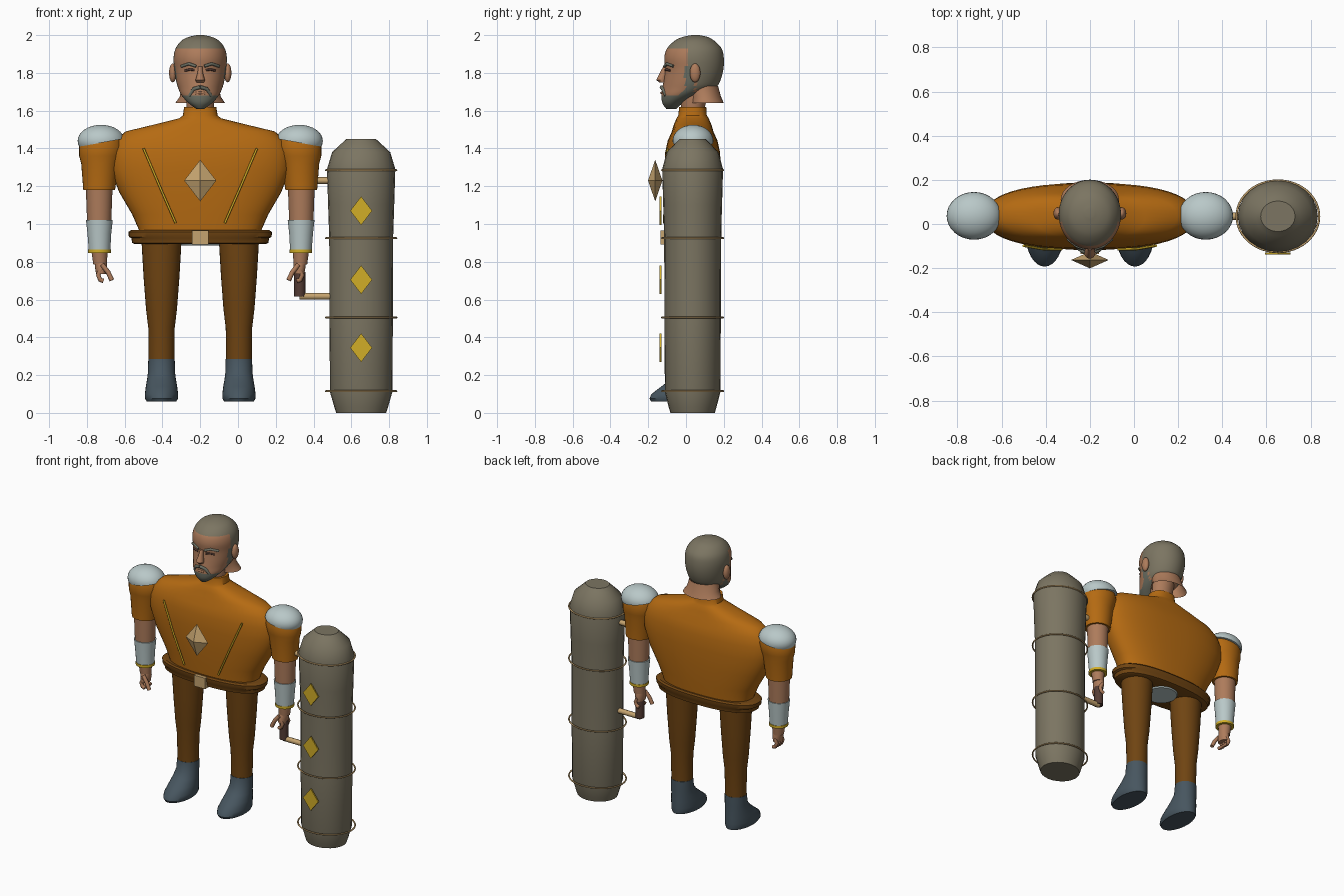
import bpy, bmesh, math
from mathutils import Vector, Matrix

cube = bpy.data.objects.get("Cube")
if cube:
    bpy.data.objects.remove(cube, do_unlink=True)


def material(name, rgb):
    m = bpy.data.materials.new(name)
    m.use_nodes = True
    col = (*rgb, 1)
    m.diffuse_color = col
    m.node_tree.nodes["Principled BSDF"].inputs["Base Color"].default_value = col
    return m


orange = material("tunic_orange", (.46, .145, .006))
brown = material("trouser_brown", (.16, .058, .006))
skin = material("skin", (.42, .2, .105))
hair = material("grey_brown", (.2, .178, .122))
beard = material("beard_grey", (.15, .16, .125))
pale = material("pale_armour", (.485, .578, .578))
slate = material("boot_slate", (.063, .092, .115))
yellow = material("yellow", (.64, .42, .02))
tan = material("tan", (.56, .37, .16))
dark = material("dark_leather", (.09, .045, .035))

CX, CY = -.2, .035   # body axis


def finish(name, bm, *mats, rule=None, angle=40):
    """Smooth shade with sharp creases and link the object."""
    bmesh.ops.recalc_face_normals(bm, faces=bm.faces)
    for f in bm.faces:
        f.smooth = True
        if rule:
            f.material_index = rule(f.calc_center_median())
    for e in bm.edges:
        e.smooth = len(e.link_faces) == 2 and e.calc_face_angle(0) < math.radians(angle)
    me = bpy.data.meshes.new(name)
    bm.to_mesh(me)
    bm.free()
    for m in mats:
        me.materials.append(m)
    ob = bpy.data.objects.new(name, me)
    bpy.context.collection.objects.link(ob)
    return ob


def refine(rows, steps):
    """Catmull-Rom interpolation between section rows."""
    pts = [Vector(r) for r in rows]
    out = []
    for i in range(len(pts) - 1):
        a, b, c, d = pts[max(i - 1, 0)], pts[i], pts[i + 1], pts[min(i + 2, len(pts) - 1)]
        for k in range(steps):
            t = k / steps
            out.append(b + (c - a) * (t / 2) + (2 * a - 5 * b + 4 * c - d) * (t * t / 2)
                       + (3 * b - a - 3 * c + d) * (t ** 3 / 2))
    return out + [pts[-1]]


def loft(name, rows, *mats, n=32, power=2, steps=1, caps=True, rule=None, angle=40):
    """Stack of oval sections: (z, x centre, y centre, x radius, y radius)."""
    bm = bmesh.new()
    rings = []
    for z, cx, cy, rx, ry in refine(rows, steps):
        ring = []
        for i in range(n):
            c, s = math.cos(math.tau * i / n), math.sin(math.tau * i / n)
            px = math.copysign(abs(c) ** (2 / power), c)
            py = math.copysign(abs(s) ** (2 / power), s)
            ring.append(bm.verts.new((cx + rx * px, cy + ry * py, z)))
        rings.append(ring)
    for a, b in zip(rings, rings[1:]):
        for i in range(n):
            j = (i + 1) % n
            bm.faces.new((a[i], a[j], b[j], b[i]))
    if caps:
        bm.faces.new(rings[0])
        bm.faces.new(rings[-1])
    return finish(name, bm, *mats, rule=rule, angle=angle)


def tube(name, pts, r, mat, cyclic=False):
    cu = bpy.data.curves.new(name, "CURVE")
    cu.dimensions = "3D"
    cu.bevel_depth, cu.bevel_resolution, cu.use_fill_caps = r, 2, True
    sp = cu.splines.new("POLY")
    sp.points.add(len(pts) - 1)
    for p, co in zip(sp.points, pts):
        p.co = (*co, 1)
    sp.use_cyclic_u = cyclic
    cu.materials.append(mat)
    ob = bpy.data.objects.new(name, cu)
    bpy.context.collection.objects.link(ob)
    return ob


def ellipsoid(name, centre, radii, mat, cut=None):
    bm = bmesh.new()
    bmesh.ops.create_uvsphere(bm, u_segments=32, v_segments=16, radius=1)
    bmesh.ops.transform(bm, matrix=Matrix.Translation(centre) @ Matrix.Diagonal((*radii, 1)), verts=bm.verts)
    if cut:
        bmesh.ops.bisect_plane(bm, geom=bm.verts[:] + bm.edges[:] + bm.faces[:], plane_co=cut[0],
                               plane_no=cut[1], clear_inner=True)
        bmesh.ops.holes_fill(bm, edges=bm.edges)
    return finish(name, bm, mat)


def diamond(name, centre, w, h, d, mat, flat=False):
    """Flat rhombus plate, or a pointed crystal."""
    bm = bmesh.new()
    rim = [bm.verts.new(p) for p in ((w, 0, 0), (0, 0, h), (-w, 0, 0), (0, 0, -h))]
    if flat:
        face = bm.faces.new(rim)
        ext = bmesh.ops.extrude_face_region(bm, geom=[face])["geom"]
        bmesh.ops.translate(bm, vec=(0, -d, 0), verts=[v for v in ext if isinstance(v, bmesh.types.BMVert)])
    else:
        for y in (-d, d):
            tip = bm.verts.new((0, y, 0))
            for i in range(4):
                bm.faces.new((rim[i], rim[(i + 1) % 4], tip))
    bmesh.ops.translate(bm, vec=centre, verts=bm.verts)
    return finish(name, bm, mat, angle=1)


# Torso with collar, belt and buckle
loft("torso", [(z, CX, CY, rx, ry) for z, rx, ry in (
    (.9, .32, .13), (.97, .325, .135), (1.05, .36, .142), (1.17, .43, .148), (1.29, .475, .15),
    (1.38, .475, .145), (1.44, .45, .132), (1.49, .395, .11), (1.525, .25, .1), (1.56, .11, .085),
    (1.575, .092, .075), (1.62, .085, .072))], orange, n=48, power=2.4)
loft("belt", [(z, CX, CY, rx, ry) for z, rx, ry in (
    (.893, .345, .13), (.9, .36, .145), (.925, .365, .148), (.932, .378, .152), (.958, .38, .153),
    (.968, .365, .145))], brown, n=48, power=2.4)
loft("pelvis", [(.885, CX, CY, .1, .1), (.9, CX, CY, .11, .11)], pale)
bm = bmesh.new()
bmesh.ops.create_cube(bm, size=1, matrix=Matrix.Translation((CX, -.115, .928)) @ Matrix.Diagonal((.085, .04, .075, 1)))
finish("buckle", bm, tan)
diamond("chest_crystal", (CX, -.163, 1.23), .085, .11, .038, tan)


# Head: hair, face and beard separated by height and depth
def head_rule(p):
    x, y, z = p
    if z > 1.925 or (y > .005 and z > 1.84) or (y > .055 and z > 1.715):
        return 1
    if z < 1.68 + max(y + .05, 0) * .6 and y < .03 or (-.005 < y < .045 and z < 1.84):
        return 2
    return 0


loft("head", [(z, CX, (f + b) / 2, rx, (b - f) / 2) for z, f, b, rx in (
    (1.61, -.105, -.05, .022), (1.64, -.125, -.015, .062), (1.68, -.13, .07, .098), (1.72, -.125, .155, .117),
    (1.76, -.118, .182, .128), (1.82, -.11, .198, .137), (1.88, -.115, .2, .141), (1.93, -.1, .188, .13),
    (1.97, -.06, .15, .1), (1.99, -.018, .115, .062), (2, .03, .07, .018))],
    skin, hair, beard, n=56, steps=4, rule=head_rule, angle=60)
loft("neck", [(1.6, CX, .035, .07, .06), (1.72, CX, .045, .08, .08)], skin)
loft("neck_skirt", [(1.64, CX, .11, .132, .09), (1.675, CX, .1, .108, .085), (1.73, CX, .08, .1, .09)],
     skin, caps=False)
loft("nose", [(1.748, CX, -.122, .02, .018), (1.762, CX, -.13, .025, .027), (1.8, CX, -.117, .014, .022),
              (1.835, CX, -.108, .011, .012)], skin, n=16)
tube("lips", [(CX - .025, -.122, 1.692), (CX, -.13, 1.694), (CX + .025, -.122, 1.692)], .007, skin)

for side, label in ((-1, "right"), (1, "left")):
    def at(x, y, z):
        return (CX + side * x, y, z)

    def limb(name, rows, *mats, **kw):
        return loft(f"{label}_{name}", [(z, CX + side * x, y, rx, ry) for z, x, y, rx, ry in rows], *mats, **kw)

    # Facial features
    ellipsoid(f"{label}_ear", at(.145, .048, 1.8), (.02, .028, .05), skin)
    tube(f"{label}_brow", [at(.022, -.113, 1.835), at(.06, -.1, 1.848), at(.1, -.067, 1.835)], .008, beard)
    tube(f"{label}_eye", [at(.03, -.108, 1.815), at(.055, -.102, 1.818), at(.08, -.085, 1.812)], .006, dark)
    tube(f"{label}_moustache", [at(0, -.13, 1.725), at(.035, -.122, 1.715), at(.055, -.105, 1.68)], .01, beard)

    # Chest cord
    tube(f"{label}_chest_cord", [at(.3, -.098, 1.4), at(.215, -.113, 1.2), at(.13, -.115, 1.005)], .006, yellow)

    # Arm
    ellipsoid(f"{label}_shoulder_pad", at(.525, .037, 1.44), (.124, .108, .085), pale,
              (at(.525, .037, 1.43), (side * .18, 0, 1)))
    limb("sleeve", [(1.18, .535, CY, .084, .08), (1.32, .53, CY, .1, .088), (1.36, .528, CY, .113, .095),
                    (1.41, .523, CY, .118, .102), (1.45, .52, CY, .105, .09)], orange)
    limb("upper_arm", [(1.01, .535, CY, .064, .062), (1.2, .535, CY, .071, .068)], skin)
    limb("bracer", [(.86, .533, CY, .057, .057), (.95, .534, CY, .063, .063), (1.022, .534, CY, .071, .068)], pale)
    limb("bracer_trim", [(.846, .533, CY, .06, .06), (.864, .533, CY, .06, .06)], yellow)
    limb("wrist", [(.785, .53, CY, .036, .036), (.85, .533, CY, .042, .042)], skin)
    limb("palm", [(.735, .525, .03, .026, .04), (.77, .525, .032, .032, .042), (.8, .527, CY, .032, .034)], skin)
    for i in range(4):
        y = .022 * i
        tube(f"{label}_finger_{i + 1}", [at(.525, y, .76), at(.54, y, .73), at(.53, y, .705), at(.512, y, .698)],
             .012, skin)
    tube(f"{label}_thumb", [at(.52, -.005, .785), at(.488, -.012, .745), at(.468, -.015, .702)], .013, skin)

    # Leg and boot
    limb("leg", [(.27, .205, CY, .068, .066), (.45, .205, CY, .07, .07), (.55, .205, CY, .082, .08),
                 (.72, .205, CY, .095, .09), (.91, .205, CY, .106, .1)], brown)
    limb("boot", [(.06, .205, -.04, .078, .145), (.075, .205, -.043, .087, .15), (.1, .205, -.038, .088, .145),
                  (.14, .205, -.012, .083, .118), (.18, .205, .012, .076, .092), (.22, .205, .03, .071, .074),
                  (.285, .205, CY, .07, .068)], slate)

# Tall shield with hoops, plates and handle
SX = .652
loft("shield", [(z, SX, CY, r, r * .89) for z, r in (
    (0, .132), (.03, .142), (.11, .165), (.5, .168), (.92, .169), (1.1, .175), (1.29, .181), (1.38, .154),
    (1.43, .1), (1.45, .078))], hair, n=24)
for i, z in enumerate((.115, .505, .925, 1.285)):
    ring = [(SX + .187 * math.cos(math.tau * k / 48), CY + .162 * math.sin(math.tau * k / 48), z) for k in range(48)]
    tube(f"shield_hoop_{i + 1}", ring, .005, tan, cyclic=True)
for i, z in enumerate((.345, .705, 1.07)):
    diamond(f"shield_plate_{i + 1}", (SX, -.13, z), .058, .076, .009, yellow, flat=True)
tube("upper_bar", [(.38, CY, 1.23), (.52, CY, 1.23)], .018, tan)
tube("lower_bar", [(.325, CY, .617), (.52, CY, .617)], .018, tan)
tube("grip", [(.327, CY, .615), (.327, CY, .745)], .03, dark)
